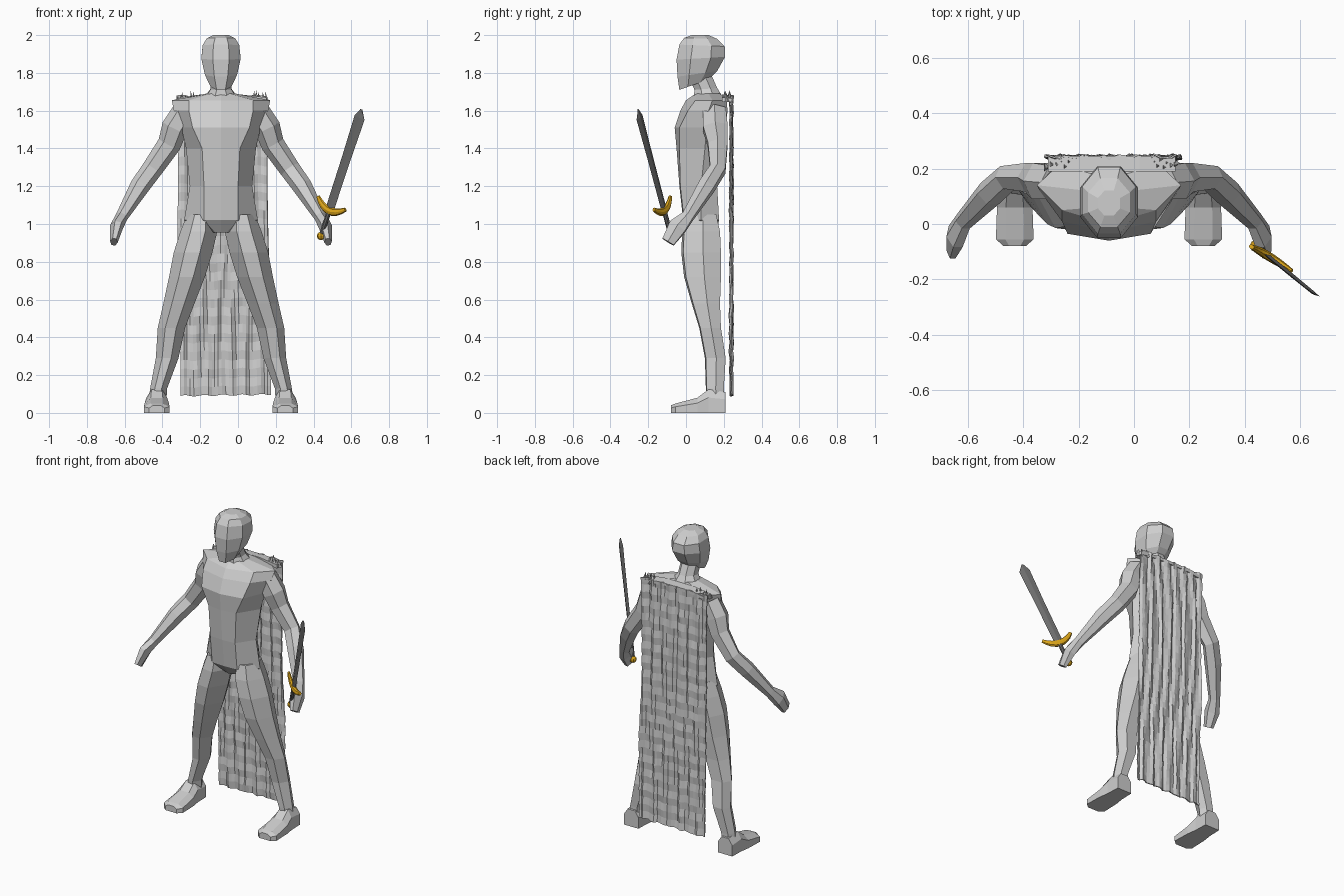
import bpy, bmesh, math, random
from mathutils import Vector as V

if "Cube" in bpy.data.objects:
    bpy.data.objects.remove(bpy.data.objects["Cube"])

random.seed(4)
CX = -0.09  # centre line of the figure


def material(name, rgb):
    m = bpy.data.materials.new(name)
    m.diffuse_color = (*rgb, 1)
    m.use_nodes = True
    m.node_tree.nodes["Principled BSDF"].inputs["Base Color"].default_value = m.diffuse_color
    return m


GREY = material("light_grey", (0.62, 0.62, 0.62))
STEEL = material("dark_steel", (0.15, 0.15, 0.15))
GOLD = material("gold", (0.72, 0.38, 0.01))


def finish(name, bm, mat):
    bmesh.ops.recalc_face_normals(bm, faces=bm.faces)
    me = bpy.data.meshes.new(name)
    bm.to_mesh(me)
    bm.free()
    me.materials.append(mat)
    ob = bpy.data.objects.new(name, me)
    bpy.context.collection.objects.link(ob)
    return ob


def loft(name, rings, mat=GREY):
    """Skin a list of equal-sized point rings and cap both ends."""
    bm = bmesh.new()
    vs = [[bm.verts.new(p) for p in r] for r in rings]
    n = len(vs[0])
    for a, b in zip(vs, vs[1:]):
        for i in range(n):
            j = (i + 1) % n
            bm.faces.new((a[i], a[j], b[j], b[i]))
    bm.faces.new(vs[0])
    bm.faces.new(vs[-1])
    return finish(name, bm, mat)


def tube(name, path, ref, sides=6, mat=GREY):
    """Limb along (x, y, z, r1, r2) points, rings square to the path."""
    pts = [V(p[:3]) for p in path]
    rings = []
    for k, p in enumerate(pts):
        t = (pts[min(k + 1, len(pts) - 1)] - pts[max(k - 1, 0)]).normalized()
        u = t.cross(ref).normalized()
        v = t.cross(u)
        r1, r2 = path[k][3:]
        rings.append([p + u * r1 * math.cos(a) + v * r2 * math.sin(a)
                      for a in (math.tau * i / sides for i in range(sides))])
    return loft(name, rings, mat)


def oval(hw, yf, yb, zf, zb, sides=8):
    """Tilted oval ring with a flat front panel."""
    ring = []
    for i in range(sides):
        a = math.tau * (i + 0.5) / sides
        k = math.cos(math.pi / sides)
        f = (1 - math.cos(a) / k) / 2
        ring.append((CX + hw * math.sin(a) / (k if sides == 8 else 1),
                     yf + (yb - yf) * f, zf + (zb - zf) * f))
    return ring


# Torso: z, front y, front corner, side, back corner, back y
torso = [
    (0.955, 0.03, (0.03, 0.04), (0.08, 0.10), (0.05, 0.16), 0.16),
    (1.02, -0.015, (0.09, -0.01), (0.195, 0.08), (0.13, 0.175), 0.17),
    (1.20, -0.035, (0.09, -0.03), (0.165, 0.08), (0.11, 0.165), 0.165),
    (1.40, -0.05, (0.10, -0.035), (0.185, 0.10), (0.13, 0.20), 0.20),
    (1.51, -0.06, (0.15, -0.035), (0.21, 0.11), (0.15, 0.21), 0.21),
    (1.60, -0.03, (0.17, 0.01), (0.25, 0.12), (0.18, 0.22), 0.22),
    (1.655, 0.00, (0.17, 0.05), (0.26, 0.14), (0.18, 0.215), 0.215),
    (1.69, 0.05, (0.05, 0.06), (0.08, 0.12), (0.06, 0.18), 0.18),
]
rings = []
for z, yf, c, s, b, yb in torso:
    half = [c, s, b]
    rings.append([(CX, yf, z)] + [(CX + x, y, z) for x, y in half] + [(CX, yb, z)]
                 + [(CX - x, y, z) for x, y in reversed(half)])
loft("torso", rings)

# Neck and head
loft("neck", [oval(0.085, 0.04, 0.19, 1.66, 1.68), oval(0.055, 0.045, 0.165, 1.71, 1.72),
              oval(0.055, 0.01, 0.13, 1.79, 1.80)])
loft("head", [oval(0.055, -0.035, 0.12, 1.71, 1.765), oval(0.085, -0.045, 0.165, 1.78, 1.81),
              oval(0.104, -0.05, 0.207, 1.87, 1.885), oval(0.097, -0.035, 0.205, 1.95, 1.94),
              oval(0.075, -0.01, 0.165, 1.985, 1.98), oval(0.04, 0.03, 0.12, 2.0, 2.0)])

arm = [(0.19, 0.15, 1.60, 0.065, 0.07), (0.245, 0.155, 1.51, 0.07, 0.075),
       (0.275, 0.168, 1.42, 0.062, 0.06), (0.365, 0.168, 1.29, 0.055, 0.048),
       (0.43, 0.11, 1.20, 0.052, 0.05), (0.525, 0.01, 1.04, 0.033, 0.036),
       (0.553, -0.045, 0.985, 0.035, 0.055), (0.567, -0.095, 0.905, 0.02, 0.04)]
# Legs: z, inner, outer, front y, back y
leg = [(1.05, 0.03, 0.18, 0.0, 0.16), (0.96, 0.02, 0.215, -0.02, 0.18),
       (0.85, 0.045, 0.25, -0.025, 0.185), (0.72, 0.085, 0.275, -0.01, 0.185),
       (0.58, 0.14, 0.305, 0.03, 0.18), (0.45, 0.19, 0.335, 0.07, 0.185),
       (0.29, 0.225, 0.345, 0.10, 0.21), (0.13, 0.285, 0.375, 0.105, 0.20),
       (0.05, 0.29, 0.385, 0.11, 0.20)]
# Feet: y, half width, height
foot = [(-0.08, 0.04, 0.04), (-0.055, 0.068, 0.05), (0.06, 0.064, 0.08),
        (0.12, 0.055, 0.125), (0.21, 0.052, 0.11)]

for side, s in (("left", 1), ("right", -1)):
    tube(side + "_arm", [(CX + s * x, *r) for x, *r in arm], V((0, 1, 0)))
    rings = []
    for z, xi, xo, yf, yb in leg:
        xc, w, yc, d = (xi + xo) / 2, (xo - xi) / 2, (yf + yb) / 2, (yb - yf) / 2
        prof = [(-1, 0.1), (-0.35, -1), (0.45, -0.9), (1, 0.1), (0.55, 1), (-0.55, 1)]
        rings.append([(CX + s * (xc + w * a), yc + d * b, z) for a, b in prof])
    loft(side + "_leg", rings)
    loft(side + "_foot", [[(CX + s * (0.34 + w * a), y, h * b) for a, b in
                           ((-1, 0), (1, 0), (1, 0.65), (0.5, 1), (-0.5, 1), (-1, 0.65))]
                          for y, w, h in foot])

# Cape: rippled sheet with long vertical folds
NX, NZ = 26, 34
bm = bmesh.new()
grid = []
for j in range(NZ + 1):
    v = j / NZ
    row = []
    for i in range(NX + 1):
        u = i / NX
        left, right = -0.325 + 0.02 * v, 0.15 + 0.025 * v
        x = left + (right - left) * u + 0.003 * math.sin(9 * v + 20 * u)
        fold = 0.006 * math.sin(46 * u + 3 * math.sin(5 * v)) + 0.003 * math.sin(83 * u - 7 * v)
        y = 0.24 + fold + 0.002 * (-1) ** j + random.uniform(-0.002, 0.002)
        z = 1.68 + (0.09 - 1.68) * v + 0.008 * v * u + 0.004 * math.sin(30 * u)
        row.append(bm.verts.new((x, y, z)))
    grid.append(row)
for a, b in zip(grid, grid[1:]):
    for i in range(NX):
        bm.faces.new((a[i], a[i + 1], b[i + 1], b[i]))
cape = finish("cape", bm, GREY)
mod = cape.modifiers.new("thickness", "SOLIDIFY")
mod.thickness = 0.006
mod.offset = 0

# Gathered cloth strip and pointed tufts on the shoulders
loft("cape_collar", [[(x, 0.19, z), (x, 0.245, z - 0.005), (x, 0.245, z - 0.025), (x, 0.19, z - 0.025)]
                     for x, z in ((-0.31, 1.67), (-0.2, 1.685), (0.02, 1.685), (0.15, 1.67))])
bm = bmesh.new()
for cx in (-0.275, 0.11):
    for k in range(7):
        x, y = cx + (k - 3) * 0.014, 0.225 + random.uniform(-0.02, 0.015)
        base = [bm.verts.new((x + 0.014 * math.cos(a), y + 0.018 * math.sin(a), 1.645))
                for a in (0, 2.1, 4.2)]
        tip = bm.verts.new((x + random.uniform(-0.012, 0.012), y + random.uniform(-0.025, 0.01),
                            1.685 + random.uniform(-0.01, 0.025)))
        bm.faces.new(base)
        for i in range(3):
            bm.faces.new((base[i], base[(i + 1) % 3], tip))
finish("cape_tufts", bm, GREY)

# Sword frame: A along the blade, W across it, N through it
C = V((0.483, -0.115, 1.07))
A = V((0.215, -0.175, 0.66)).normalized()
W = V((0.78, -0.47, -0.41))
W = (W - A * W.dot(A)).normalized()
N = A.cross(W)
loft("blade", [[C + A * t + W * (o - w), C + A * t + N * h, C + A * t + W * (o + w), C + A * t - N * h]
               for t, w, h, o in ((-0.02, 0.026, 0.007, 0), (0.3, 0.028, 0.007, 0),
                                  (0.535, 0.033, 0.006, 0), (0.58, 0.003, 0.002, -0.008))], STEEL)
tube("grip", [(*(C + A * t), 0.013, 0.013) for t in (-0.14, -0.06, 0.0)], W, 8, STEEL)
guard = []
for k in range(-4, 5):
    t = k / 4
    r = 1 - 0.5 * t * t
    guard.append((*(C + W * 0.092 * t + A * (0.045 * t * t)), 0.016 * r, 0.022 * r))
tube("guard", guard, A, 8, GOLD)
bm = bmesh.new()
bmesh.ops.create_uvsphere(bm, u_segments=8, v_segments=6, radius=0.022)
bmesh.ops.translate(bm, verts=bm.verts, vec=C - A * 0.145)
finish("pommel", bm, GOLD)
